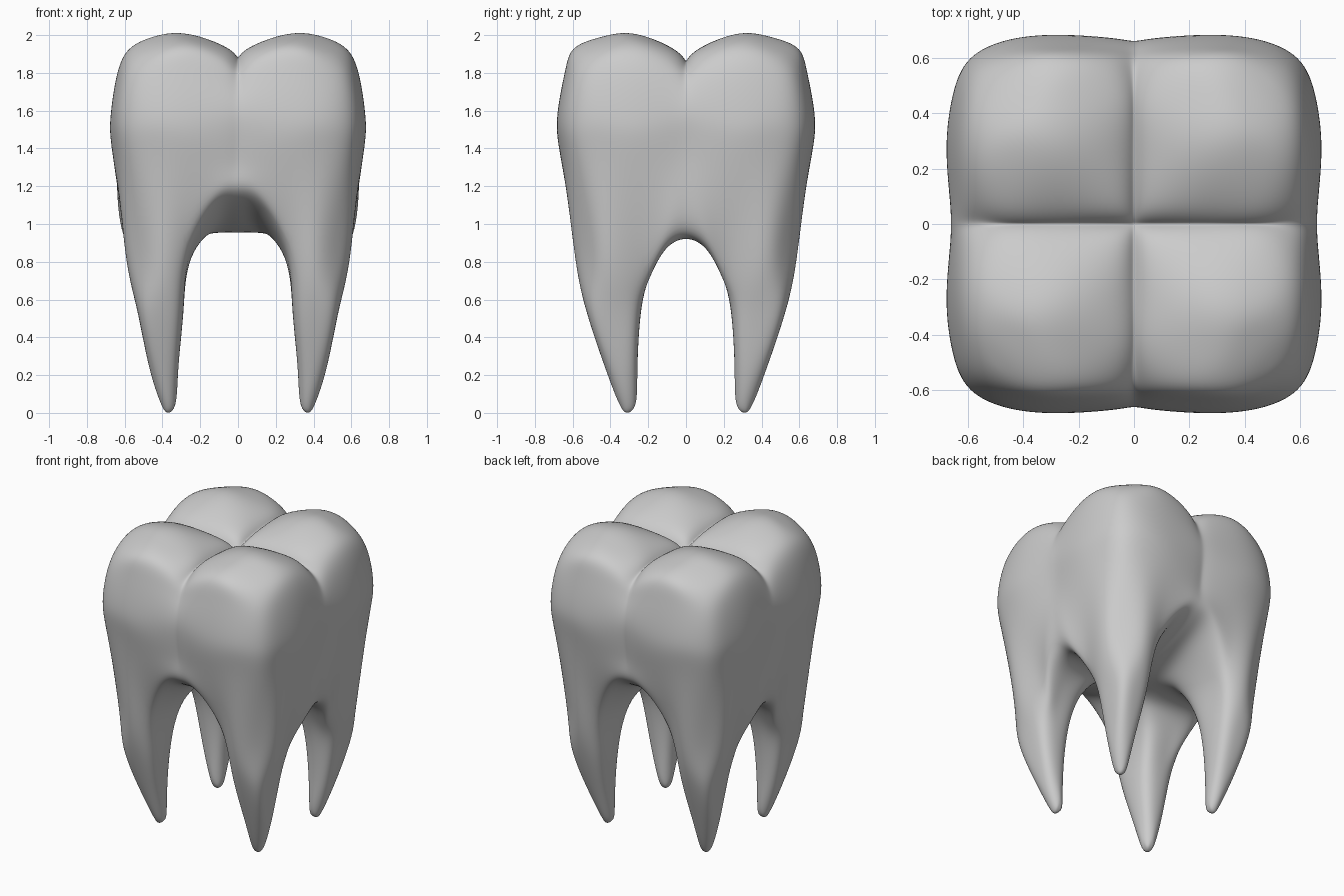
import bpy, bmesh
from mathutils import Vector

if "Cube" in bpy.data.objects:
    bpy.data.objects.remove(bpy.data.objects["Cube"])

# One quarter of the tooth is a quad cage addressed by (layer, i, j);
# i runs from the middle outwards in x, j outwards in y.
P = {}
R5 = range(5)

# Outline of a full cross-section, as fractions of the half widths
outline = {(4, 0): (.98, 0), (4, 1): (.985, .12), (4, 2): (1, .4), (4, 3): (.97, .68),
           (4, 4): (.875, .875), (3, 4): (.67, .975), (2, 4): (.4, 1),
           (1, 4): (.12, .985), (0, 4): (0, .97)}

# Crown walls: z, half width x, half width y, extra drop at the grooves
walls = [(1.93, .565, .585, .11), (1.8, .638, .642, .07),
         (1.56, .675, .682, 0), (1.32, .657, .658, 0)]
for l, (z, hx, hy, drop) in enumerate(walls):
    for (i, j), (u, v) in outline.items():
        d = drop * (1, .55, 0, 0, 0)[min(i, j)]
        if l == 0 and (i, j) == (4, 4):
            d = .02
        P[l, i, j] = (u * hx, v * hy, z - d)

# Chewing surface: four cusps parted by a cross of grooves
pos = (0, .06, .26, .44)
dx = (-.12, -.07, 0, -.012)
dy = (-.137, -.08, 0, -.012)
for i in range(4):
    for j in range(4):
        a, b = dx[i], dy[j]
        s = .94 if i == j == 3 else 1
        P[0, i, j] = (pos[i] * s, pos[j] * s, 2 + min(a, b) + .4 * max(a, b))

# Underside with the arches between the roots
under = {(0, 0): (0, 0, .955), (1, 0): (.12, 0, .953), (2, 0): (.25, 0, .937),
         (3, 0): (.45, 0, .922), (4, 0): (.612, 0, .99),
         (0, 1): (0, .12, .963), (1, 1): (.12, .11, .955), (2, 1): (.25, .105, .915),
         (3, 1): (.45, .105, .875), (4, 1): (.603, .11, .93),
         (0, 2): (0, .25, .995), (1, 2): (.12, .25, .98), (2, 2): (.262, .2, .82),
         (3, 2): (.44, .185, .74), (4, 2): (.555, .225, .77),
         (0, 3): (0, .43, 1.06), (1, 3): (.12, .43, 1.03), (2, 3): (.252, .42, .83),
         (4, 3): (.595, .41, .85),
         (0, 4): (0, .61, 1.17), (1, 4): (.12, .605, 1.13), (2, 4): (.275, .565, .9),
         (3, 4): (.41, .59, .86), (4, 4): (.525, .52, .85)}
for (i, j), co in under.items():
    P[4, i, j] = co

# Root rings: z, inner x, outer x, inner y, outer y, corner fullness
ring = [(2, 2), (3, 2), (4, 2), (4, 3), (4, 4), (3, 4), (2, 4), (2, 3)]
roots = [(.55, .288, .535, .236, .53, .79), (.25, .315, .472, .257, .432, .75),
         (.055, .33, .41, .266, .356, .72)]
for l, (z, x0, x1, y0, y1, k) in enumerate(roots, 5):
    for i, j in ring:
        u, v = i - 3, j - 3
        f = k if u and v else 1
        P[l, i, j] = ((x0 + x1) / 2 + u * f * (x1 - x0) / 2,
                      (y0 + y1) / 2 + v * f * (y1 - y0) / 2, z)
P[7, 3, 3] = (.37, .31, 0)

# Quads: caps, walls and root sleeves
quads = []


def cells(layer, test):
    for i in range(4):
        for j in range(4):
            if test(i, j):
                quads.append([(layer, i, j), (layer, i + 1, j),
                              (layer, i + 1, j + 1), (layer, i, j + 1)])


def strip(l, path):
    for a, b in zip(path, path[1:]):
        quads.append([(l, *a), (l, *b), (l + 1, *b), (l + 1, *a)])


cells(0, lambda i, j: True)
cells(4, lambda i, j: i < 2 or j < 2)
cells(7, lambda i, j: i > 1 and j > 1)
for l in range(4):
    strip(l, list(outline))
for l in range(4, 7):
    strip(l, ring + ring[:1])

# Mirror the quarter to all four corners and weld
bm = bmesh.new()
for sx in (1, -1):
    for sy in (1, -1):
        vs = {k: bm.verts.new((c[0] * sx, c[1] * sy, c[2])) for k, c in P.items()}
        for q in quads:
            bm.faces.new([vs[k] for k in q])
bmesh.ops.remove_doubles(bm, verts=bm.verts[:], dist=1e-4)
bmesh.ops.recalc_face_normals(bm, faces=bm.faces[:])


# Push the cage outwards so the smoothed surface runs through the given points
def limit(v):
    n = len(v.link_faces)
    e = sum((k.other_vert(v).co for k in v.link_edges), Vector())
    f = sum((w.co for face in v.link_faces for w in face.verts), Vector()) - n * v.co - 2 * e
    return (n * n * v.co + 4 * e + f) / (n * (n + 5))


target = {v: v.co.copy() for v in bm.verts}
for _ in range(14):
    step = {v: target[v] - limit(v) for v in bm.verts}
    for v, d in step.items():
        v.co += d

for f in bm.faces:
    f.smooth = True
mesh = bpy.data.meshes.new("molar_tooth")
bm.to_mesh(mesh)
bm.free()
tooth = bpy.data.objects.new("molar_tooth", mesh)
bpy.context.collection.objects.link(tooth)
sub = tooth.modifiers.new("smooth", 'SUBSURF')
sub.levels = sub.render_levels = 3
